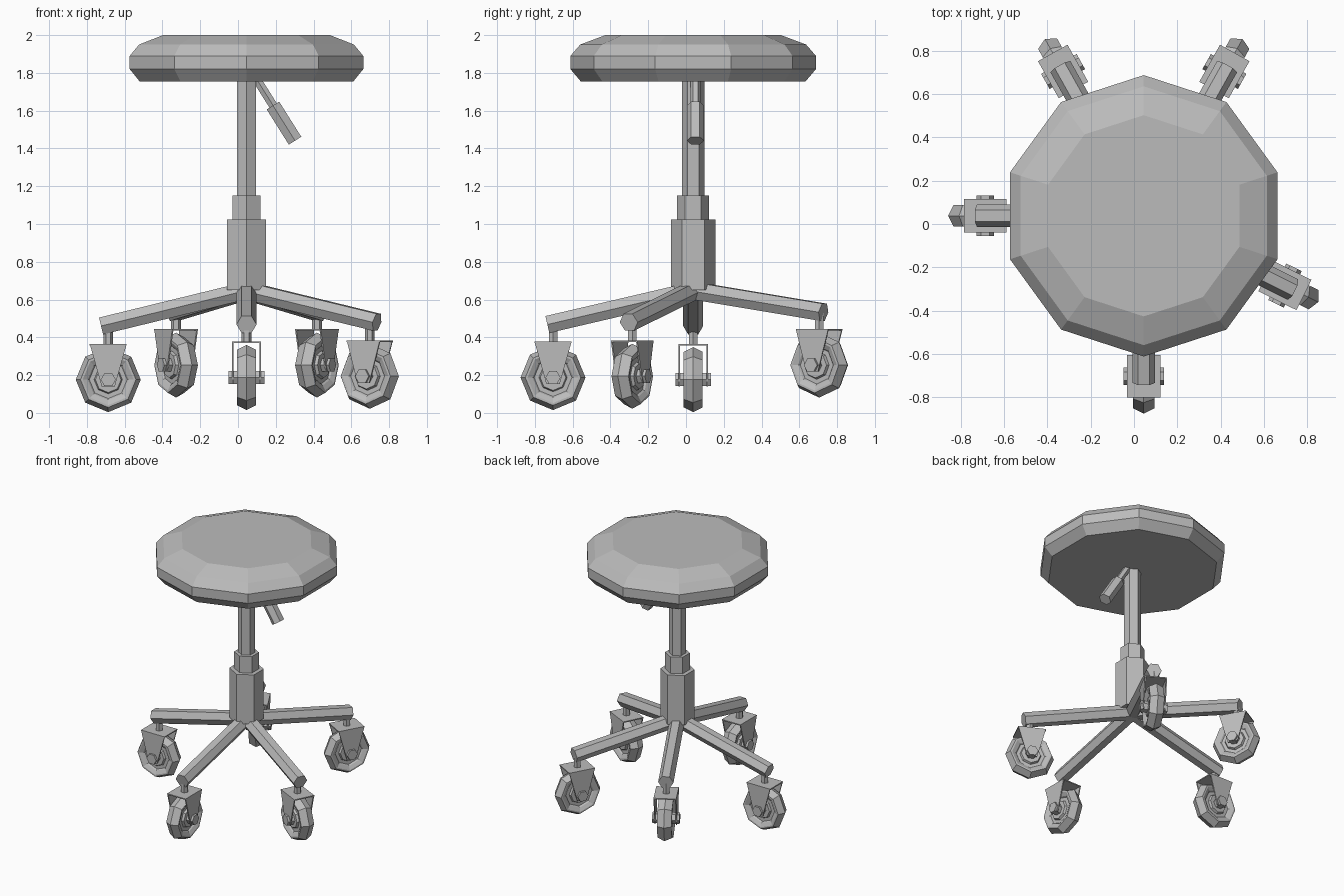
import bpy
import bmesh
import math
from mathutils import Vector, Matrix

default = bpy.data.objects.get("Cube")
if default:
    bpy.data.objects.remove(default, do_unlink=True)

# Single flat material
grey = bpy.data.materials.new("plain grey")
grey.use_nodes = True
GREY = (0.5, 0.5, 0.5, 1)
grey.diffuse_color = GREY
grey.node_tree.nodes["Principled BSDF"].inputs["Base Color"].default_value = GREY

CX, CY = 0.045, 0.038
UP = Vector((0, 0, 1))


def frame(origin, axis):
    """Local z along axis, local x kept horizontal."""
    z = Vector(axis).normalized()
    x = z.cross(UP)
    x = x.normalized() if x.length > 0.001 else Vector((1, 0, 0))
    y = z.cross(x)
    m = Matrix((x, y, z)).transposed().to_4x4()
    m.translation = origin
    return m


def stack(name, loops, matrix):
    """Skin a list of matching vertex loops and cap both ends."""
    bm = bmesh.new()
    rings = [[bm.verts.new(matrix @ Vector(p)) for p in loop] for loop in loops]
    n = len(rings[0])
    for a, b in zip(rings, rings[1:]):
        for i in range(n):
            j = (i + 1) % n
            bm.faces.new((a[i], a[j], b[j], b[i]))
    bm.faces.new(rings[0][::-1])
    bm.faces.new(rings[-1])
    bmesh.ops.recalc_face_normals(bm, faces=bm.faces)
    mesh = bpy.data.meshes.new(name)
    bm.to_mesh(mesh)
    bm.free()
    mesh.materials.append(grey)
    obj = bpy.data.objects.new(name, mesh)
    bpy.context.collection.objects.link(obj)
    return obj


def lathe(name, profile, sides, matrix, phase=0.0):
    """Faceted solid of revolution from (radius, height) points."""
    turn = [phase + math.tau * i / sides for i in range(sides)]
    loops = [[(r * math.cos(t), r * math.sin(t), h) for t in turn] for r, h in profile]
    return stack(name, loops, matrix)


def bar(name, start, end, radius, sides=6):
    start, end = Vector(start), Vector(end)
    axis = end - start
    return lathe(name, [(radius, 0), (radius, axis.length)], sides, frame(start, axis))


def slab(name, outline, low, high, matrix):
    return stack(name, [[(x, y, h) for x, y in outline] for h in (low, high)], matrix)


# Seat and column
upright = Matrix.Translation((CX, CY, 0))
quarter = math.pi / 2
lathe("seat", [(0.595, 1.755), (0.65, 1.82), (0.65, 1.89), (0.598, 1.95), (0.465, 2.0)],
      10, upright, quarter)
lathe("post", [(0.059, 1.1), (0.059, 1.77)], 6, upright, quarter)
lathe("post_sleeve", [(0.085, 1.0), (0.085, 1.15)], 6, upright, quarter)
lathe("column_base", [(0.118, 0.65), (0.118, 1.025)], 6, upright, quarter)

# Height lever
lever_y = 0.05
bar("lever_rod", (0.065, lever_y, 1.82), (0.2, lever_y, 1.605), 0.026)
bar("lever_grip", (0.185, lever_y, 1.627), (0.302, lever_y, 1.441), 0.045)

# Wheel section: ridged tread, recessed rim and raised centre
half = [(0.172, 0), (0.147, 0.05), (0.135, 0.05), (0.108, 0.036),
        (0.1, 0.026), (0.075, 0.026), (0.068, 0.042)]
wheel_profile = [(r, -h) for r, h in reversed(half[1:])] + half
fork_outline = [(-0.098, 0.19), (0.098, 0.19), (0.035, -0.035), (-0.035, -0.035)]


def leg(label, degrees, arm_length, arm_z, wheel_reach, wheel_z):
    a = math.radians(degrees)
    out = Vector((math.cos(a), math.sin(a), 0))
    centre = Vector((CX, CY, 0))
    bar(label + "_arm", centre + UP * 0.648, centre + out * arm_length + UP * arm_z, 0.053)

    # Caster under the arm end
    hub = centre + out * wheel_reach + UP * wheel_z
    side = out.cross(UP)
    across = frame(hub, side)
    # Make the fork frame with local x outward and local y upward
    fork = Matrix((out, UP, side)).transposed().to_4x4()
    fork.translation = hub
    bar(label + "_stem", hub + UP * 0.185, centre + out * wheel_reach + UP * arm_z, 0.026)
    lathe(label + "_wheel", wheel_profile, 8, across)
    lathe(label + "_axle", [(0.04, -0.094), (0.04, 0.094)], 6, across)
    for tag, s in (("inner", -1), ("outer", 1)):
        slab(label + "_fork_" + tag, fork_outline, s * 0.07, s * 0.078, fork)
    crown = [(-0.098, 0.182), (0.098, 0.182), (0.098, 0.19), (-0.098, 0.19)]
    slab(label + "_fork_top", crown, -0.078, 0.078, fork)


# Five legs: direction, arm length, arm end height, caster reach, hub height
leg("right", 180, 0.77, 0.46, 0.732, 0.176)
leg("front", 270, 0.772, 0.468, 0.742, 0.187)
leg("left", -26.3, 0.77, 0.48, 0.728, 0.194)
leg("back_left", 60.8, 0.79, 0.533, 0.764, 0.253)
leg("back_right", 119.2, 0.79, 0.533, 0.764, 0.253)
